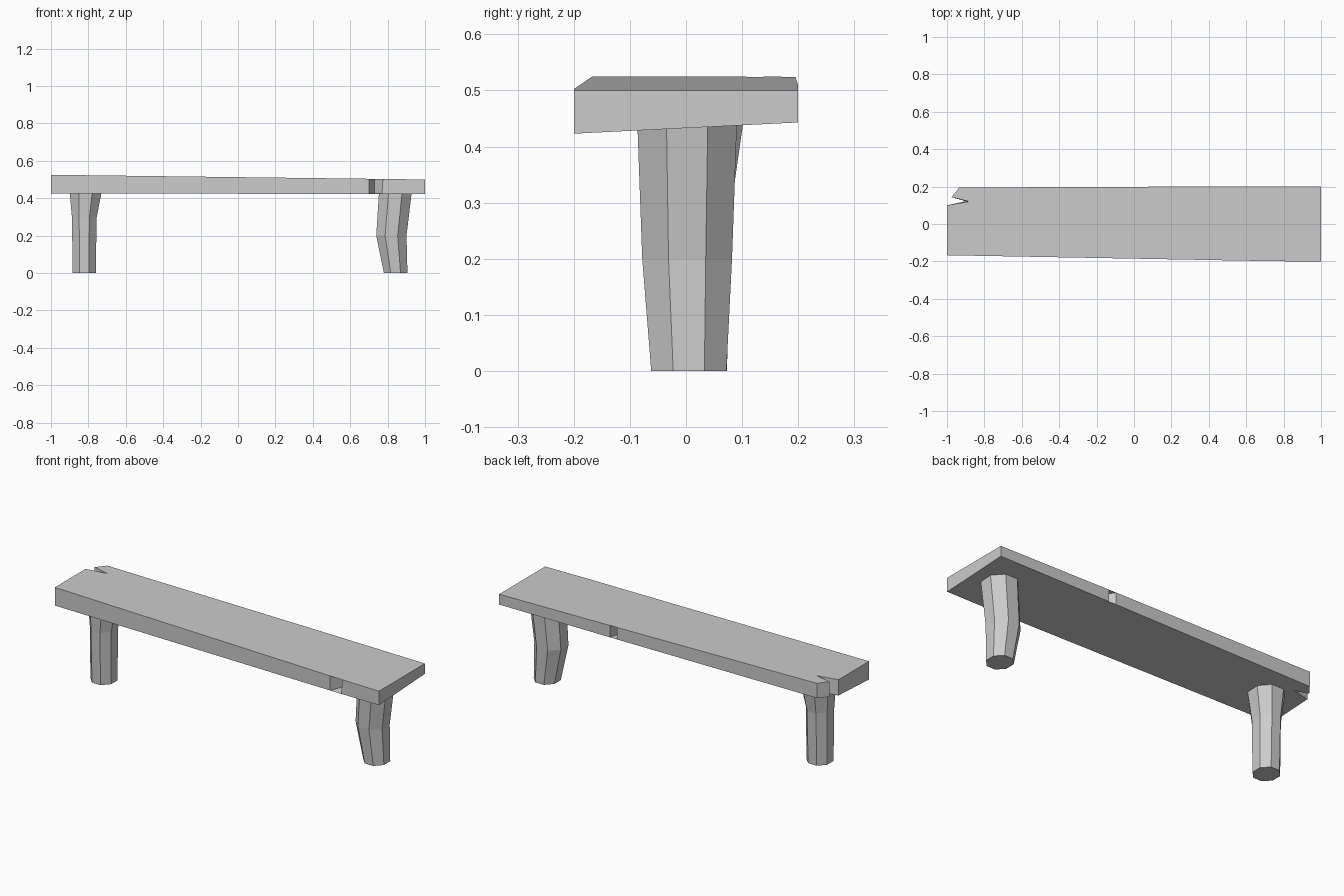
import bpy, bmesh, math

if "Cube" in bpy.data.objects:
    bpy.data.objects.remove(bpy.data.objects["Cube"])


def finish(bm, name):
    bmesh.ops.recalc_face_normals(bm, faces=bm.faces)
    mesh = bpy.data.meshes.new(name)
    bm.to_mesh(mesh)
    bm.free()
    obj = bpy.data.objects.new(name, mesh)
    bpy.context.collection.objects.link(obj)
    return obj


def loft(name, rings):
    """Skin a stack of rings and cap both ends."""
    bm = bmesh.new()
    rows = [[bm.verts.new(p) for p in ring] for ring in rings]
    n = len(rows[0])
    for a, b in zip(rows, rows[1:]):
        for i in range(n):
            j = (i + 1) % n
            bm.faces.new((a[i], a[j], b[j], b[i]))
    caps = [bm.faces.new(rows[0]), bm.faces.new(rows[-1])]
    bmesh.ops.triangulate(bm, faces=caps)
    return finish(bm, name)


# Seat plank: worn outline with three chipped notches, top and underside tilted
outline = [(-1, -.167), (.70, -.198), (.73, -.117), (.775, -.199), (1, -.2),
           (1, .2), (.325, .2), (.314, .14), (.28, .2),
           (-.935, .195), (-.975, .143), (-.88, .12), (-1, .10)]
under = list(outline)
under[1:4] = [(.70, -.198), (.73, -.138), (.77, -.199)]
under[11] = (-.90, .122)
loft("seat", [
    [(x, y, .433 + .05 * y) for x, y in under],
    [(x, y, .5125 - .0125 * x) for x, y in outline]])


# Octagonal legs: each section is (z, centre x, centre y, half width x, half width y)
def leg(name, sections):
    rings = []
    for z, cx, cy, hx, hy in sections:
        k = 1 / math.cos(math.pi / 8)
        angles = [math.pi / 8 + i * math.pi / 4 for i in range(8)]
        rings.append([(cx + hx * k * math.cos(a), cy + hy * k * math.sin(a), z)
                      for a in angles])
    loft(name, rings)


leg("left_leg", [(0, -.822, .006, .063, .067),
                 (.29, -.822, .006, .065, .074),
                 (.45, -.814, .014, .088, .089)])
leg("right_leg", [(0, .843, .005, .063, .067),
                  (.20, .820, .002, .081, .080),
                  (.45, .843, .002, .088, .089)])
